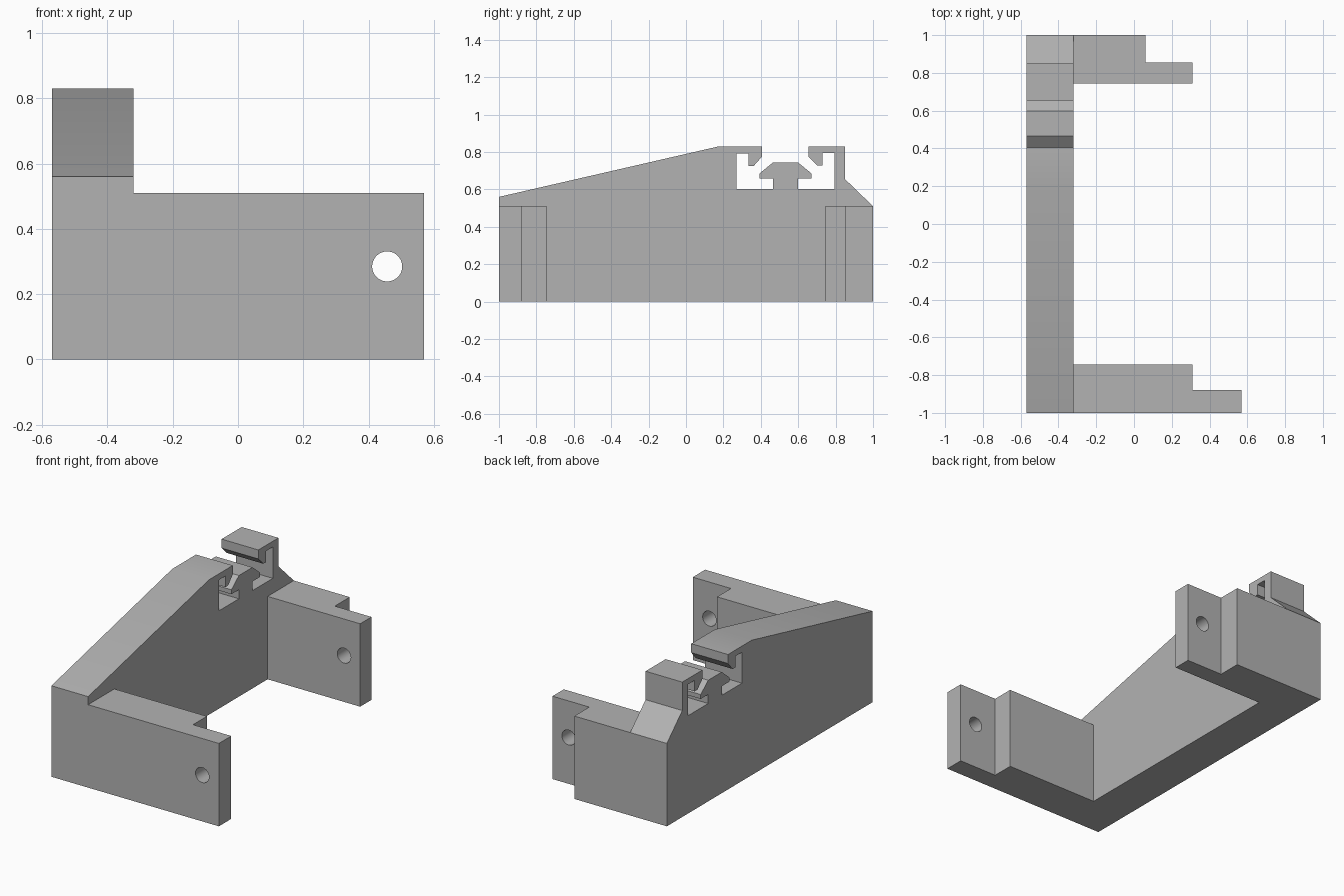
import bpy
import bmesh
from math import pi
from mathutils import Matrix

cube = bpy.data.objects.get("Cube")
if cube:
    bpy.data.objects.remove(cube, do_unlink=True)

grey = bpy.data.materials.new("plain grey")
grey.use_nodes = True
grey.diffuse_color = (0.45, 0.45, 0.45, 1)
grey.node_tree.nodes["Principled BSDF"].inputs["Base Color"].default_value = (0.45, 0.45, 0.45, 1)


def add_object(name, bm):
    bmesh.ops.recalc_face_normals(bm, faces=bm.faces[:])
    mesh = bpy.data.meshes.new(name)
    bm.to_mesh(mesh)
    bm.free()
    mesh.materials.append(grey)
    obj = bpy.data.objects.new(name, mesh)
    bpy.context.collection.objects.link(obj)
    return obj


def prism(name, points, direction):
    """Extrude a closed outline of 3D points along a direction."""
    bm = bmesh.new()
    face = bm.faces.new([bm.verts.new(p) for p in points])
    extruded = bmesh.ops.extrude_face_region(bm, geom=[face])["geom"]
    verts = [v for v in extruded if isinstance(v, bmesh.types.BMVert)]
    bmesh.ops.translate(bm, verts=verts, vec=direction)
    return add_object(name, bm)


def combine(target, tool, operation):
    mod = target.modifiers.new(tool.name, "BOOLEAN")
    mod.object = tool
    mod.operation = operation
    mod.solver = "EXACT"
    bpy.context.view_layer.objects.active = target
    bpy.ops.object.modifier_apply(modifier=mod.name)
    bpy.data.objects.remove(tool, do_unlink=True)


LEFT, INNER = -0.57, -0.32
ARM_TOP = 0.51

# Side wall with hooked lips and a mushroom-shaped tongue along its top
profile = [
    (-1, 0), (1, 0), (1, ARM_TOP), (0.85, 0.655), (0.85, 0.83),
    # back lip and slot
    (0.655, 0.83), (0.655, 0.775), (0.703, 0.727), (0.73, 0.727),
    (0.73, 0.795), (0.795, 0.795), (0.795, 0.602), (0.598, 0.602),
    # tongue
    (0.598, 0.658), (0.671, 0.658), (0.671, 0.685), (0.598, 0.745),
    (0.466, 0.745), (0.393, 0.685), (0.393, 0.658), (0.466, 0.658),
    # front slot and lip
    (0.466, 0.602), (0.27, 0.602), (0.27, 0.792), (0.334, 0.792),
    (0.334, 0.724), (0.361, 0.724), (0.406, 0.775), (0.406, 0.83),
    # sloping top
    (0.175, 0.83), (-1, 0.56),
]
bracket = prism("bracket", [(LEFT, y, z) for y, z in profile], (INNER - LEFT, 0, 0))

# C-shaped base: wall foot with two stepped arms
plan = [
    (LEFT, -1), (0.57, -1), (0.57, -0.88), (0.31, -0.88), (0.31, -0.745),
    (INNER, -0.745), (INNER, 0.745), (0.31, 0.745), (0.31, 0.855),
    (0.06, 0.855), (0.06, 1), (LEFT, 1),
]
base = prism("arms", [(x, y, 0) for x, y in plan], (0, 0, ARM_TOP))
combine(bracket, base, "UNION")

# Screw hole through each arm tip
for name, x, y in (("front_hole", 0.457, -0.94), ("back_hole", 0.2, 0.8)):
    bm = bmesh.new()
    bmesh.ops.create_cone(bm, cap_ends=True, segments=48, radius1=0.046, radius2=0.046, depth=0.3,
                          matrix=Matrix.Translation((x, y, 0.285)) @ Matrix.Rotation(pi / 2, 4, "X"))
    cutter = add_object(name, bm)
    cutter.hide_render = True
    combine(bracket, cutter, "DIFFERENCE")

# Flat faces with smooth hole walls
bpy.ops.object.select_all(action="DESELECT")
bracket.select_set(True)
bpy.context.view_layer.objects.active = bracket
bpy.ops.object.shade_smooth_by_angle(angle=pi / 9)
